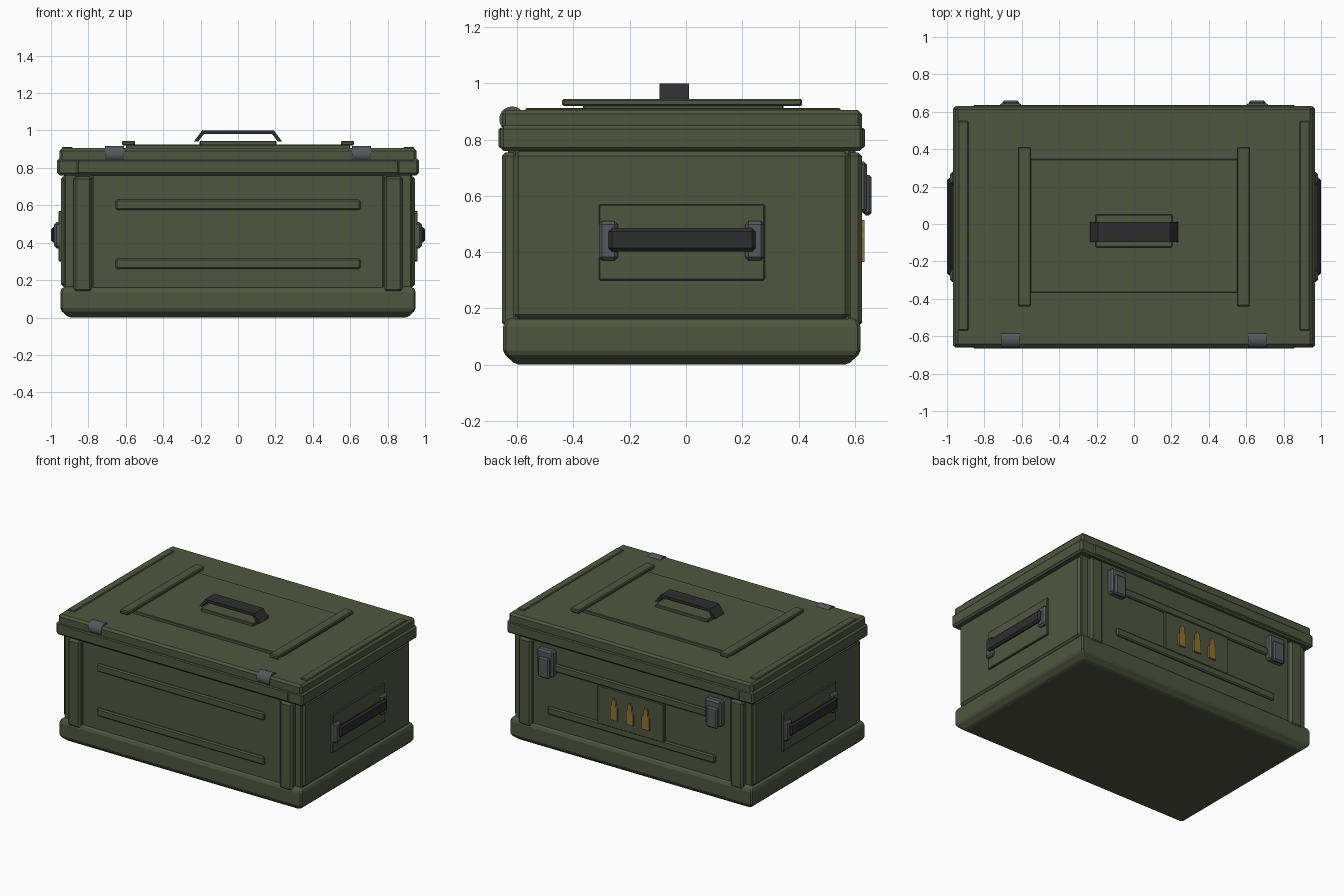
import bpy, bmesh, math
from mathutils import Matrix

if "Cube" in bpy.data.objects:
    bpy.data.objects.remove(bpy.data.objects["Cube"], do_unlink=True)

CY = -0.015  # depth centre of the case


def material(name, rgb, rough=0.7):
    m = bpy.data.materials.new(name)
    m.use_nodes = True
    m.diffuse_color = (*rgb, 1)
    node = m.node_tree.nodes["Principled BSDF"]
    node.inputs["Base Color"].default_value = (*rgb, 1)
    node.inputs["Roughness"].default_value = rough
    return m


GREEN = material("olive green", (0.08, 0.093, 0.051))
BLACK = material("black rubber", (0.027, 0.027, 0.028))
METAL = material("grey metal", (0.09, 0.095, 0.1))
BRASS = material("brass", (0.27, 0.17, 0.035))


def finish(name, bm, mat, bevel=0.0):
    bmesh.ops.recalc_face_normals(bm, faces=bm.faces[:])
    mesh = bpy.data.meshes.new(name)
    bm.to_mesh(mesh)
    bm.free()
    mesh.materials.append(mat)
    ob = bpy.data.objects.new(name, mesh)
    bpy.context.scene.collection.objects.link(ob)
    if bevel:
        mod = ob.modifiers.new("edge bevel", "BEVEL")
        mod.width = bevel
        mod.segments = 1
    return ob


def box(name, x, y, z, mat=GREEN, bevel=0.008):
    """Box from its ranges along each axis."""
    bm = bmesh.new()
    bmesh.ops.create_cube(bm, size=1)
    for v in bm.verts:
        v.co = [r[0] if c < 0 else r[1] for c, r in zip(v.co, (x, y, z))]
    return finish(name, bm, mat, bevel)


def prism(name, outline, y0, y1, mat):
    """Extrude an (x, z) outline along y."""
    bm = bmesh.new()
    face = bm.faces.new([bm.verts.new((x, y0, z)) for x, z in outline])
    out = bmesh.ops.extrude_face_region(bm, geom=[face])
    for v in out["geom"]:
        if isinstance(v, bmesh.types.BMVert):
            v.co.y = y1
    return finish(name, bm, mat)


def span(a, b, side):
    """Range from a to b, flipped to the given side."""
    return tuple(sorted((a * side, b * side)))


def around(half):
    return (CY - half, CY + half)


def depth(a, b, side):
    return tuple(sorted((CY + a * side, CY + b * side)))


# Base tray: stacked rings give the chamfered foot and sloped upper lip
bm = bmesh.new()
rings = []
for inset, z in ((0.045, 0), (0, 0.04), (0, 0.145), (0.015, 0.165)):
    hx, hy = 0.95 - inset, 0.635 - inset
    rings.append([bm.verts.new((sx * hx, CY + sy * hy, z))
                  for sx, sy in ((-1, -1), (1, -1), (1, 1), (-1, 1))])
for low, high in zip(rings, rings[1:]):
    for i in range(4):
        bm.faces.new((low[i], low[(i + 1) % 4], high[(i + 1) % 4], high[i]))
bm.faces.new(rings[0])
bm.faces.new(rings[-1])
finish("base_tray", bm, GREEN, 0.01)

# Body and lid
box("body", (-0.93, 0.93), around(0.6), (0.1, 0.8))
box("lid_rim", (-0.967, 0.967), around(0.645), (0.76, 0.85), bevel=0.012)
box("lid_top", (-0.955, 0.955), around(0.64), (0.8, 0.905), bevel=0.014)

for side, label in ((-1, "front"), (1, "back")):
    box(label + "_panel", (-0.78, 0.78), depth(0.55, 0.617, side), (0.15, 0.77))
    box(label + "_lid_strip", (-0.86, 0.86), depth(0.6, 0.651, side), (0.77, 0.842), bevel=0.006)
    for name, z in (("lower", 0.26), ("upper", 0.575)):
        box(f"{label}_{name}_rib", (-0.655, 0.655), depth(0.6, 0.632, side), (z, z + 0.055))
    for s, hand in ((-1, "right"), (1, "left")):
        box(f"{label}_{hand}_post", span(0.78, 0.88, s), depth(0.55, 0.64, side),
            (0.135, 0.755), bevel=0.014)

# Lid panel and carrying handle
box("lid_panel", (-0.6, 0.6), (-0.367, 0.347), (0.89, 0.925), bevel=0.004)
box("handle_plate", (-0.205, 0.205), (-0.125, 0.05), (0.92, 0.945), bevel=0.004)
half = [(0.235, 0.942), (0.192, 1.0)]
inner = [(0.183, 0.98), (0.212, 0.942)]
outline = half + [(-x, z) for x, z in reversed(half)]
outline += [(-x, z) for x, z in reversed(inner)] + inner
prism("lid_handle", outline, -0.095, 0.01, BLACK)

for s, hand in ((-1, "right"), (1, "left")):
    # Lid bars
    box(hand + "_lid_bar", span(0.55, 0.62, s), (-0.44, 0.413), (0.919, 0.945), bevel=0.006)
    box(hand + "_lid_edge_strip", span(0.885, 0.94, s), (-0.57, 0.55), (0.89, 0.913), bevel=0.005)

    # Side wall and side handle
    box(hand + "_side_panel", span(0.9, 0.946, s), around(0.595), (0.163, 0.757), bevel=0.015)
    box(hand + "_handle_plate", span(0.92, 0.96, s), (-0.31, 0.28), (0.3, 0.57), bevel=0.004)
    for y, end in ((-0.31, "front"), (0.21, "back")):
        box(f"{hand}_{end}_handle_bracket", span(0.94, 0.983, s), (y, y + 0.068),
            (0.37, 0.51), METAL, 0.012)
    box(hand + "_handle_grip", span(0.968, 1.0, s), (-0.275, 0.247), (0.402, 0.485), BLACK, 0.012)

    # Round hinge
    bm = bmesh.new()
    bmesh.ops.create_cone(bm, cap_ends=True, segments=20, radius1=0.046, radius2=0.046, depth=0.1,
                          matrix=Matrix.Translation((0.66 * s, -0.618, 0.872))
                          @ Matrix.Rotation(math.pi / 2, 4, "Y"))
    hinge = finish(hand + "_hinge", bm, METAL)
    bpy.ops.object.select_all(action="DESELECT")
    hinge.select_set(True)
    bpy.context.view_layer.objects.active = hinge
    bpy.ops.object.shade_smooth_by_angle()

    # Latch
    box(hand + "_latch_plate", span(0.595, 0.722, s), (0.59, 0.644), (0.54, 0.723), METAL, 0.012)
    box(hand + "_latch_lever", span(0.615, 0.703, s), (0.63, 0.66), (0.53, 0.675), METAL, 0.01)

# Emblem plate with three cartridges
box("emblem_plate", (-0.26, 0.26), (0.58, 0.621), (0.305, 0.575), bevel=0.004)
half = [(0.028, 0.365), (0.028, 0.45), (0.016, 0.468), (0.016, 0.49), (0.008, 0.515)]
shape = half + [(-x, z) for x, z in reversed(half)]
for i in (-1, 0, 1):
    prism(f"cartridge_{i + 2}", [(x + 0.125 * i, z) for x, z in shape], 0.615, 0.634, BRASS)
